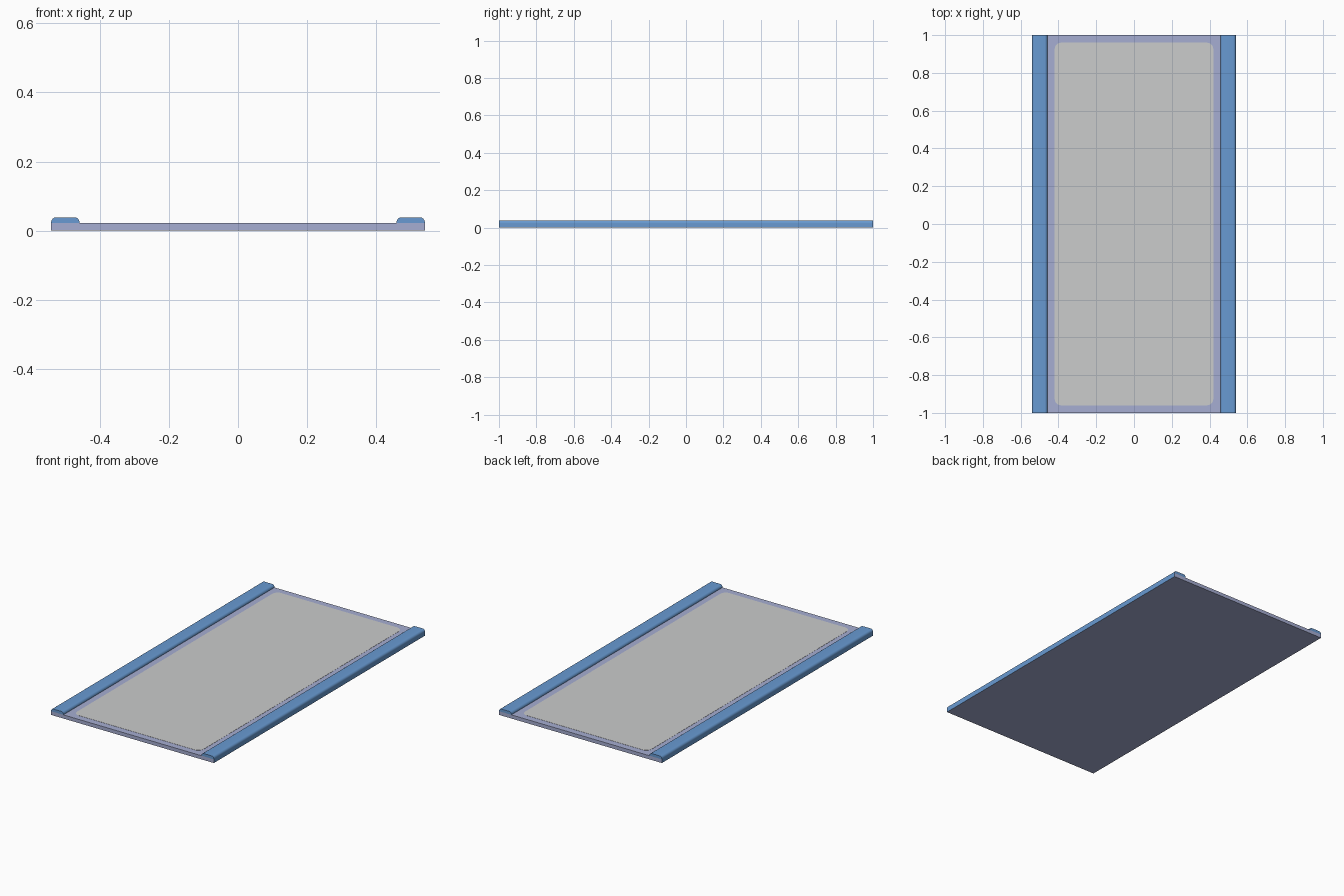
import bpy, bmesh, math

if "Cube" in bpy.data.objects:
    bpy.data.objects.remove(bpy.data.objects["Cube"])

def lin(c):
    c /= 255
    return c / 12.92 if c <= 0.04045 else ((c + 0.055) / 1.055) ** 2.4

def material(name, r, g, b):
    m = bpy.data.materials.new(name)
    m.diffuse_color = (lin(r), lin(g), lin(b), 1)
    m.use_nodes = True
    m.node_tree.nodes["Principled BSDF"].inputs["Base Color"].default_value = m.diffuse_color
    return m

BLUE = material("rail blue", 104, 154, 210)
LAVENDER = material("border lavender", 166, 174, 210)
GREY = material("panel grey", 203, 204, 204)

HX, HY = 0.54, 1.0          # half width and half length
BASE_Z, TOP_Z = 0.022, 0.039

def arc(cx, cy, r, start, steps=6):
    """Quarter circle of points starting at an angle in degrees."""
    return [(cx + r * math.cos(math.radians(start + 90 * i / steps)),
             cy + r * math.sin(math.radians(start + 90 * i / steps)))
            for i in range(steps + 1)]

def extrude(name, points, depth, mats):
    """Prism from 3D outline points pushed along a depth vector."""
    bm = bmesh.new()
    face = bm.faces.new([bm.verts.new(p) for p in points])
    geom = bmesh.ops.extrude_face_region(bm, geom=[face], use_keep_orig=True)["geom"]
    bmesh.ops.translate(bm, vec=depth,
                        verts=[g for g in geom if isinstance(g, bmesh.types.BMVert)])
    bmesh.ops.recalc_face_normals(bm, faces=bm.faces)
    mesh = bpy.data.meshes.new(name)
    bm.to_mesh(mesh)
    bm.free()
    ob = bpy.data.objects.new(name, mesh)
    bpy.context.collection.objects.link(ob)
    for m in mats:
        mesh.materials.append(m)
    return ob

# Base slab: long outer sides take the rail colour
base = extrude("base_slab", [(-HX, -HY, 0), (HX, -HY, 0), (HX, HY, 0), (-HX, HY, 0)],
               (0, 0, BASE_Z), [LAVENDER, BLUE])
for p in base.data.polygons:
    p.material_index = 1 if abs(p.normal.x) > 0.9 else 0

# Grey inner panel with rounded corners, a very thin plate
px, py, r = 0.42, 0.96, 0.035
outline = (arc(px - r, py - r, r, 0) + arc(-px + r, py - r, r, 90)
           + arc(-px + r, -py + r, r, 180) + arc(px - r, -py + r, r, 270))
extrude("inner_panel", [(x, y, BASE_Z - 0.0005) for x, y in outline],
        (0, 0, 0.0015), [GREY])

# Side rails with rounded top edges, mirrored across x
inner, r = 0.458, 0.015
profile = ([(inner, BASE_Z), (HX, BASE_Z)] + arc(HX - r, TOP_Z - r, r, 0)
           + arc(inner + r, TOP_Z - r, r, 90))
rail = extrude("side_rails", [(x, -HY, z) for x, z in profile], (0, 2 * HY, 0), [BLUE])
mirror = rail.modifiers.new("mirror", 'MIRROR')
mirror.use_axis[0] = True
bpy.ops.object.select_all(action='DESELECT')
rail.select_set(True)
bpy.context.view_layer.objects.active = rail
bpy.ops.object.shade_smooth_by_angle(angle=math.radians(30))
